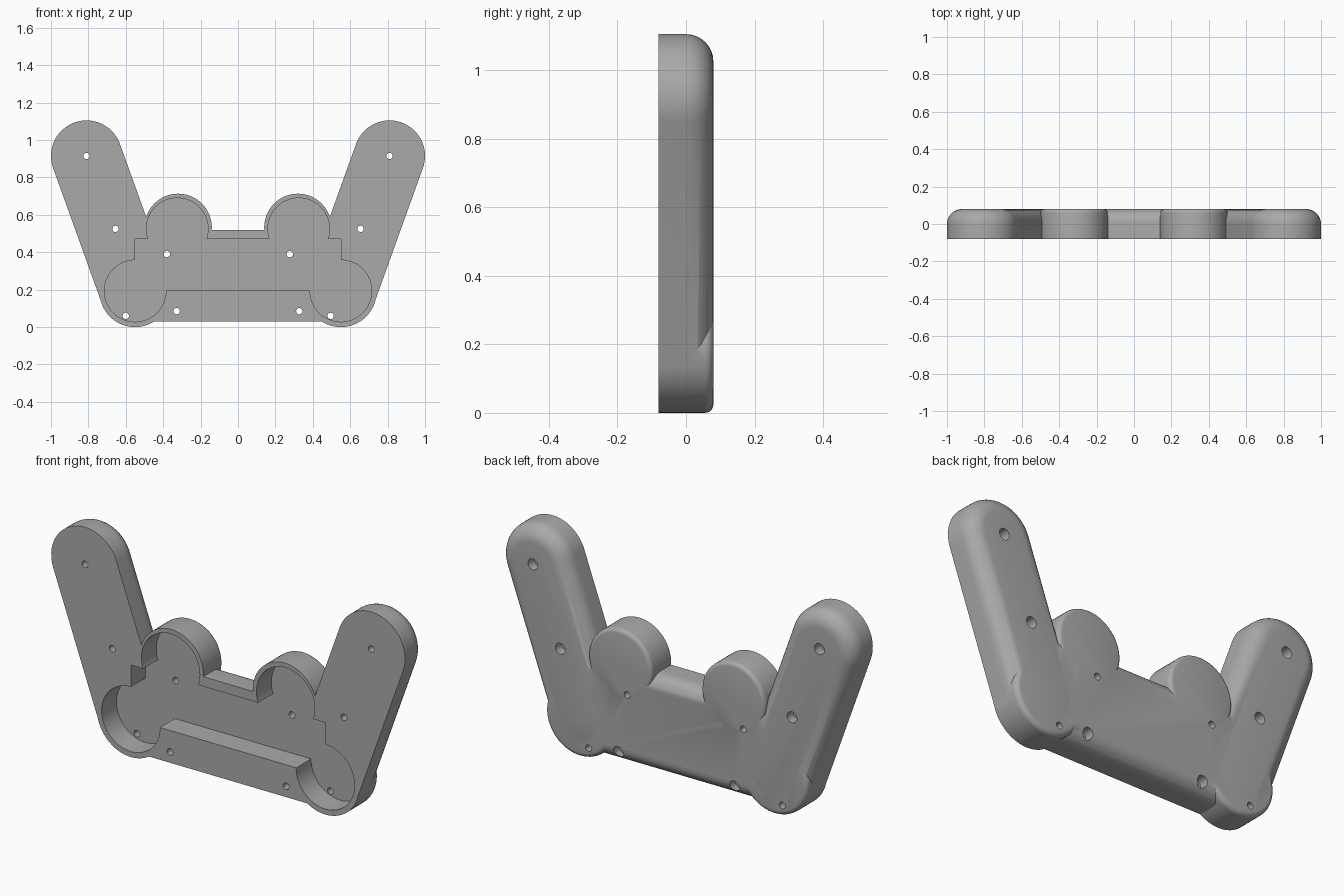
import bpy, bmesh
from math import cos, sin, pi, atan2
from mathutils import Vector

FRONT, BACK, FLOOR = -0.08, 0.08, 0.04

cube = bpy.data.objects.get("Cube")
if cube:
    bpy.data.objects.remove(cube, do_unlink=True)

grey = bpy.data.materials.new("plain_grey")
grey.use_nodes = True
grey.diffuse_color = (0.4, 0.4, 0.4, 1)
grey.node_tree.nodes["Principled BSDF"].inputs["Base Color"].default_value = (0.4, 0.4, 0.4, 1)


def arc(x, z, r, start, end, n):
    return [(x + r * cos(start + (end - start) * i / n),
             z + r * sin(start + (end - start) * i / n)) for i in range(n + 1)]


def circle(x, z, r, n=64):
    return arc(x, z, r, 0, 2 * pi, n)[:-1]


def box(x, low, high):
    return [(-x, low), (x, low), (x, high), (-x, high)]


def capsule(a, b, r):
    t = atan2(b[1] - a[1], b[0] - a[0])
    return arc(*b, r, t - pi / 2, t + pi / 2, 32) + arc(*a, r, t + pi / 2, t + 3 * pi / 2, 32)


def prism(name, outline, y0, y1, fillet=0.0, segments=8):
    """Extrude an x-z outline from y0 to y1 and round its back rim."""
    bm = bmesh.new()
    face = bm.faces.new([bm.verts.new((x, y0, z)) for x, z in outline])
    geom = bmesh.ops.extrude_face_region(bm, geom=[face], use_keep_orig=True)["geom"]
    moved = [v for v in geom if isinstance(v, bmesh.types.BMVert)]
    bmesh.ops.translate(bm, verts=moved, vec=Vector((0, y1 - y0, 0)))
    bmesh.ops.recalc_face_normals(bm, faces=bm.faces)
    if fillet:
        rim = [e for e in bm.edges if all(abs(v.co.y - y1) < 1e-5 for v in e.verts)]
        bmesh.ops.bevel(bm, geom=rim, offset=fillet, offset_type='OFFSET',
                        segments=segments, profile=0.5, affect='EDGES')
    mesh = bpy.data.meshes.new(name)
    bm.to_mesh(mesh)
    bm.free()
    mesh.materials.append(grey)
    obj = bpy.data.objects.new(name, mesh)
    bpy.context.collection.objects.link(obj)
    return obj


def combine(target, tool, operation):
    mod = target.modifiers.new(tool.name, 'BOOLEAN')
    mod.operation, mod.solver, mod.object = operation, 'EXACT', tool
    tool.hide_render = True
    bpy.context.view_layer.objects.active = target
    bpy.ops.object.modifier_apply(modifier=mod.name)
    bpy.data.objects.remove(tool, do_unlink=True)


# Central body with rounded upper and lower back edges
shell = prism("controller_shell", box(0.55, 0.03, 0.52), FRONT - 0.05, BACK, 0.075)

# Long grips, round lower corners and shoulder discs on both sides
for s in (-1, 1):
    grip = capsule((s * 0.55, 0.192), (s * 0.81, 0.915), 0.19)
    combine(shell, prism("grip", grip, FRONT - 0.04, BACK, 0.08), 'UNION')
    combine(shell, prism("corner_disc", circle(s * 0.55, 0.191, 0.191),
                         FRONT - 0.03, BACK, 0.025, 5), 'UNION')
    combine(shell, prism("shoulder_disc", circle(s * 0.32, 0.533, 0.18),
                         FRONT - 0.02, BACK, 0.02, 4), 'UNION')

# Trim everything to one flat front
combine(shell, prism("front_trim", box(2, -1, 2), FRONT - 0.5, FRONT), 'DIFFERENCE')

# Hollow pocket, open to the front
pocket = prism("pocket", box(0.55, 0.195, 0.47), FRONT - 0.1, FLOOR)
for s in (-1, 1):
    for x, z in ((0.55, 0.193), (0.325, 0.525)):
        combine(pocket, prism("round_pocket", circle(s * x, z, 0.165), FRONT - 0.1, FLOOR), 'UNION')
combine(shell, pocket, 'DIFFERENCE')

# Screw holes: the grip and lower edge ones are wider at the back
wide = [(s * x, z) for s in (-1, 1) for x, z in ((0.81, 0.915), (0.655, 0.525), (0.328, 0.085))]
plain = [(-0.38, 0.39), (0.277, 0.39), (-0.6, 0.06), (0.495, 0.06)]
for x, z in wide + plain:
    combine(shell, prism("screw_hole", circle(x, z, 0.017, 20), -0.3, 0.3), 'DIFFERENCE')
for x, z in wide:
    combine(shell, prism("screw_recess", circle(x, z, 0.028, 24), 0.03, 0.3), 'DIFFERENCE')

# Smooth curves, sharp rims
bpy.ops.object.select_all(action='DESELECT')
shell.select_set(True)
bpy.context.view_layer.objects.active = shell
bpy.ops.object.shade_smooth_by_angle(angle=0.5)
